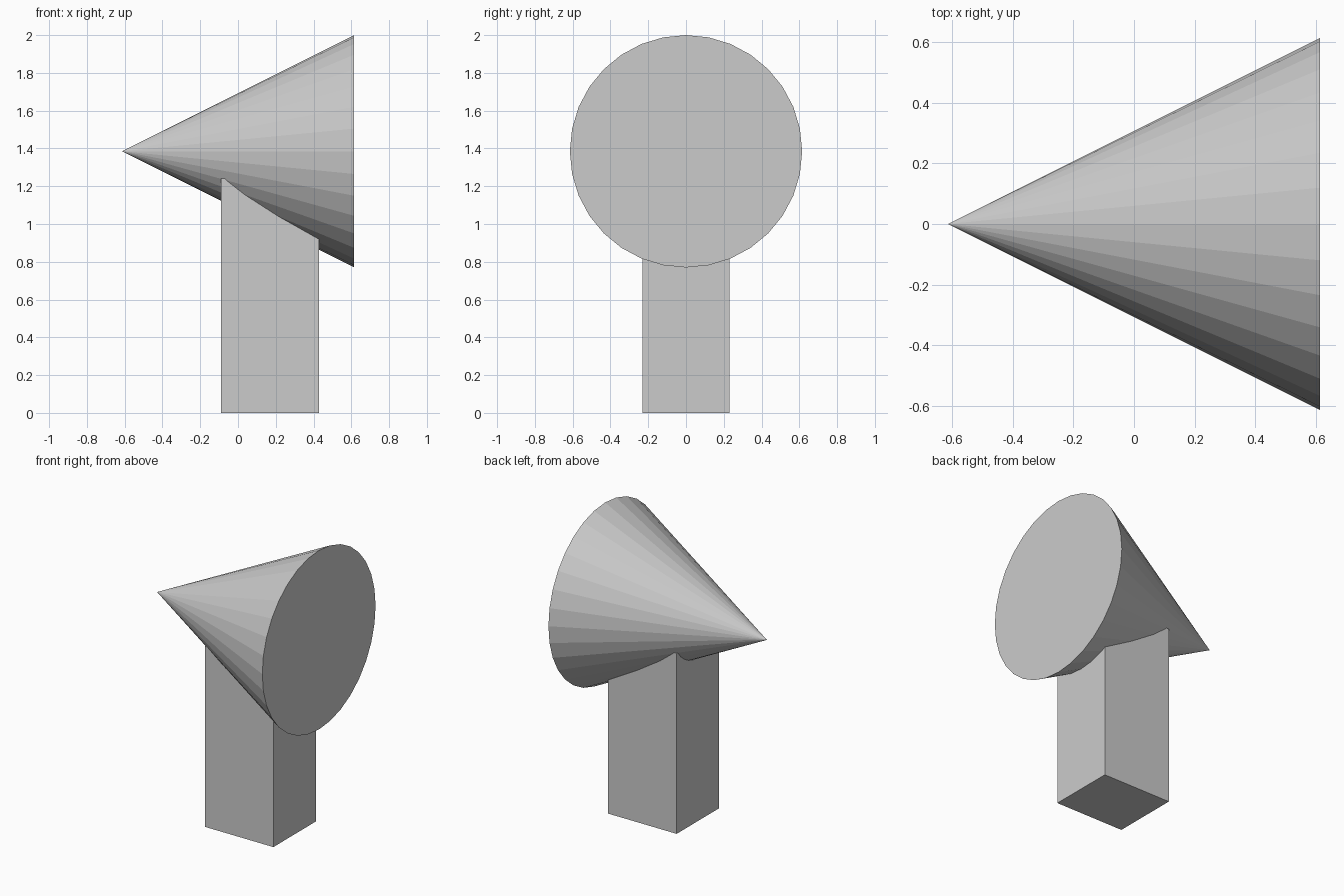
import bpy
from math import pi

if "Cube" in bpy.data.objects:
    bpy.data.objects.remove(bpy.data.objects["Cube"])

# Single plain grey
grey = bpy.data.materials.new("plain_grey")
grey.use_nodes = True
color = (0.6, 0.6, 0.6, 1)
grey.diffuse_color = color
grey.node_tree.nodes["Principled BSDF"].inputs["Base Color"].default_value = color

RADIUS = 0.615
AXIS_Z = 2 - RADIUS

# Cone lying on its side, tip towards -x
bpy.ops.mesh.primitive_cone_add(vertices=32, radius1=RADIUS, radius2=0,
                                depth=2 * RADIUS, location=(0, 0, AXIS_Z),
                                rotation=(0, -pi / 2, 0))
cone = bpy.context.object
cone.name = "cone_head"
cone.data.materials.append(grey)

# Square post whose top sinks into the cone
POST = (0.52, 0.46, 1.24)
bpy.ops.mesh.primitive_cube_add(size=1, location=(0.17, 0, POST[2] / 2))
post = bpy.context.object
post.name = "post"
post.scale = POST
post.data.materials.append(grey)
